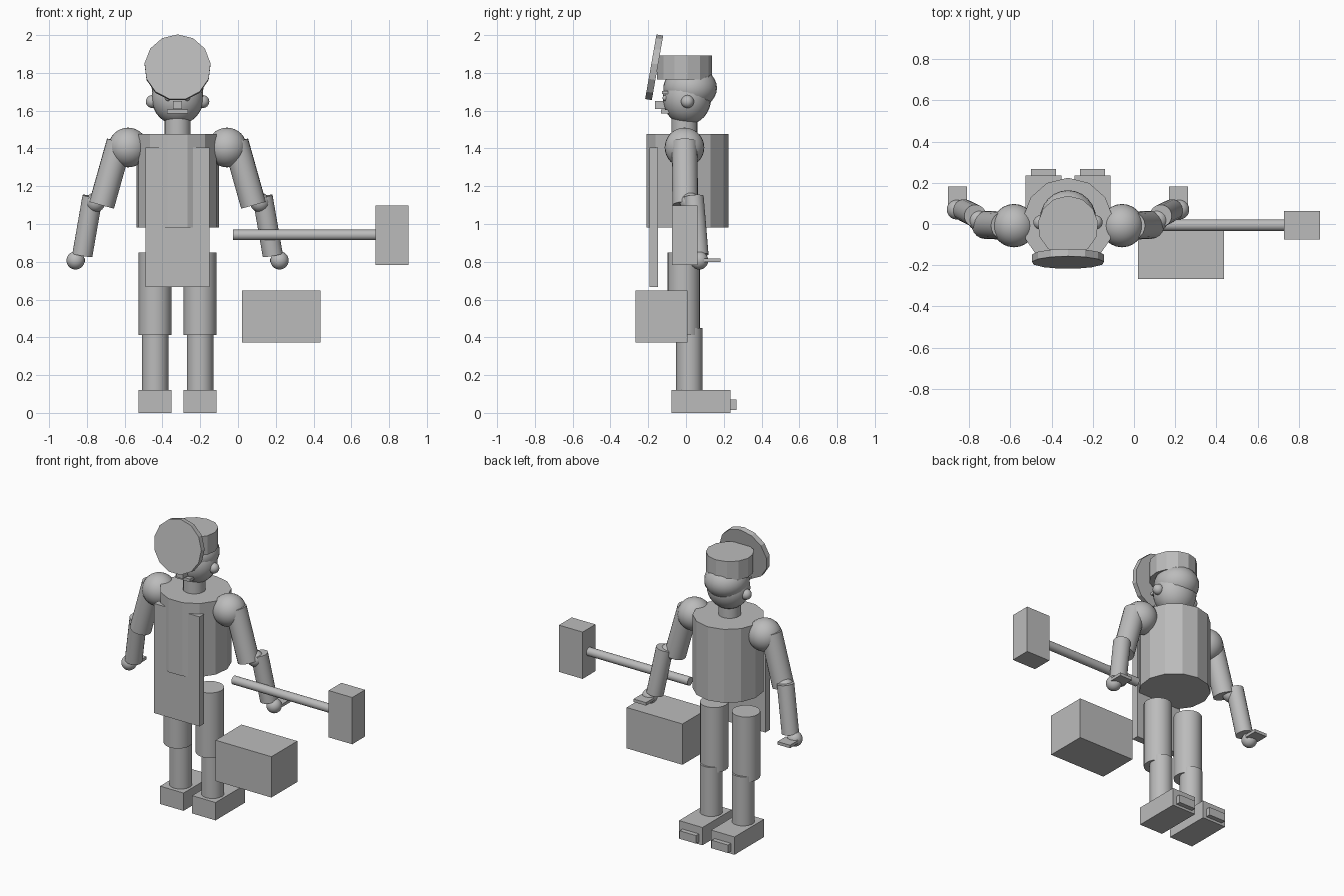
import bpy
import math
from mathutils import Vector

cube = bpy.data.objects.get("Cube")
if cube:
    bpy.data.objects.remove(cube, do_unlink=True)

# Single material
grey = bpy.data.materials.new("plain grey")
grey.use_nodes = True
COLOUR = (0.5, 0.5, 0.5, 1)
grey.diffuse_color = COLOUR
grey.node_tree.nodes["Principled BSDF"].inputs["Base Color"].default_value = COLOUR

CX = -0.32  # centre line of the figure


def finish(name, smooth=False):
    ob = bpy.context.object
    ob.name = name
    ob.data.materials.append(grey)
    if smooth:
        bpy.ops.object.shade_smooth_by_angle(angle=math.radians(35))
    return ob


def box(name, lo, hi):
    lo, hi = Vector(lo), Vector(hi)
    bpy.ops.mesh.primitive_cube_add(size=1, location=(lo + hi) / 2)
    ob = finish(name)
    ob.scale = hi - lo
    return ob


def ball(name, centre, radii):
    bpy.ops.mesh.primitive_uv_sphere_add(segments=24, ring_count=16, radius=1, location=centre)
    ob = finish(name, True)
    ob.scale = radii if isinstance(radii, tuple) else (radii,) * 3
    return ob


def drum(name, centre, r, depth, tilt=0):
    """Flat-sided upright cylinder, optionally tilted about x."""
    bpy.ops.mesh.primitive_cylinder_add(vertices=13, radius=r, depth=depth, location=centre,
                                        rotation=(math.radians(tilt), 0, 0))
    return finish(name)


def rod(name, a, b, r):
    """Smooth cylinder between two points."""
    a, b = Vector(a), Vector(b)
    bpy.ops.mesh.primitive_cylinder_add(vertices=20, radius=r, depth=(b - a).length,
                                        location=(a + b) / 2)
    ob = finish(name, True)
    ob.rotation_euler = (b - a).to_track_quat('Z', 'Y').to_euler()
    return ob


# Torso, apron and neck
drum("torso", (CX, 0.004, 1.228), 0.22, 0.495)
box("apron", (CX - 0.169, -0.194, 0.667), (CX + 0.169, -0.147, 1.405))
rod("neck", (CX, -0.008, 1.45), (CX, -0.008, 1.59), 0.069)

# Head, hair, cap and round tilted brim
ball("head", (CX, 0.005, 1.665), (0.137, 0.128, 0.14))
ball("hair", (CX, 0.022, 1.72), (0.137, 0.142, 0.115))
drum("cap", (CX, -0.01, 1.829), 0.147, 0.128)
drum("cap_brim", (CX, -0.169, 1.827), 0.176, 0.036, 80)

# Face details
box("nose", (CX - 0.024, -0.163, 1.61), (CX + 0.024, -0.1, 1.65))
box("moustache", (CX - 0.055, -0.132, 1.585), (CX + 0.055, -0.09, 1.605))

for side, s in (("right", -1), ("left", 1)):
    def at(x, y, z):
        return (CX + s * x, y, z)

    def side_box(name, x0, x1, y0, y1, z0, z1):
        xs = sorted((CX + s * x0, CX + s * x1))
        return box(f"{side}_{name}", (xs[0], y0, z0), (xs[1], y1, z1))

    ball(f"{side}_ear", at(0.134, 0.008, 1.648), 0.034)
    ball(f"{side}_eye", at(0.05, -0.108, 1.667), 0.016)
    side_box("eyebrow", 0.02, 0.08, -0.128, -0.095, 1.687, 1.705)

    # Arm
    ball(f"{side}_shoulder", at(0.262, -0.008, 1.405), 0.105)
    rod(f"{side}_upper_arm", at(0.308, -0.008, 1.434), at(0.402, -0.004, 1.1), 0.068)
    ball(f"{side}_elbow", at(0.435, 0.02, 1.115), 0.052)
    rod(f"{side}_forearm", at(0.45, 0.04, 1.145), at(0.504, 0.066, 0.835), 0.054)
    ball(f"{side}_hand", at(0.54, 0.07, 0.807), 0.048)
    side_box("fingers", 0.49, 0.583, 0.095, 0.183, 0.798, 0.818)

    # Leg
    rod(f"{side}_thigh", at(0.119, -0.012, 0.412), at(0.119, -0.012, 0.85), 0.087)
    ball(f"{side}_knee", at(0.119, 0.004, 0.45), 0.064)
    rod(f"{side}_shin", at(0.119, 0.018, 0.1), at(0.119, 0.018, 0.45), 0.07)
    side_box("foot", 0.032, 0.207, -0.077, 0.236, 0, 0.12)
    side_box("foot_tab", 0.058, 0.18, 0.226, 0.267, 0.016, 0.07)

# Hammer
rod("hammer_handle", (-0.026, -0.006, 0.942), (0.74, -0.006, 0.942), 0.028)
box("hammer_head", (0.727, -0.074, 0.783), (0.903, 0.062, 1.098))

# Block beside the figure
box("anvil_block", (0.02, -0.267, 0.373), (0.436, 0.009, 0.648))
